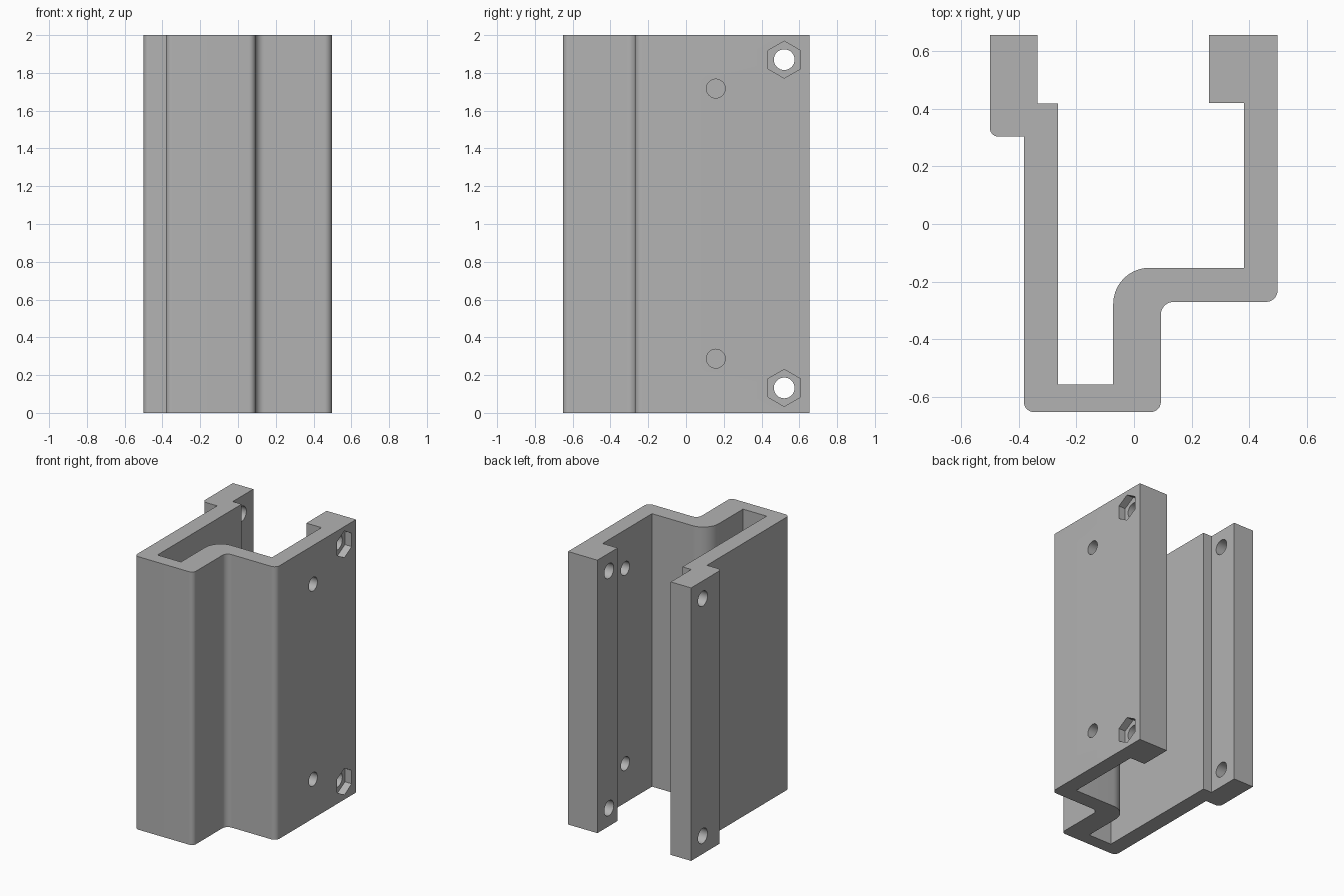
import bpy, bmesh, math
from mathutils import Vector, Matrix

cube = bpy.data.objects.get("Cube")
if cube:
    bpy.data.objects.remove(cube, do_unlink=True)

HEIGHT = 2.0

grey = bpy.data.materials.new("plain grey")
grey.use_nodes = True
COLOUR = (0.45, 0.45, 0.45, 1)
grey.diffuse_color = COLOUR
grey.node_tree.nodes["Principled BSDF"].inputs["Base Color"].default_value = COLOUR


def rounded(profile, steps=10):
    """Replace each corner (x, y, radius) that has a radius with an arc."""
    points = []
    for i, (x, y, r) in enumerate(profile):
        corner = Vector((x, y))
        if not r:
            points.append(corner)
            continue
        before = (Vector(profile[i - 1][:2]) - corner).normalized()
        after = (Vector(profile[(i + 1) % len(profile)][:2]) - corner).normalized()
        centre = corner + (before + after) * r
        for s in range(steps + 1):
            a = s / steps * math.pi / 2
            points.append(centre - after * r * math.cos(a) - before * r * math.sin(a))
    return points


def add_object(name, bm):
    bmesh.ops.recalc_face_normals(bm, faces=bm.faces)
    mesh = bpy.data.meshes.new(name)
    bm.to_mesh(mesh)
    bm.free()
    mesh.materials.append(grey)
    obj = bpy.data.objects.new(name, mesh)
    bpy.context.collection.objects.link(obj)
    return obj


# Bracket: one channel section extruded to full height
section = [
    (-0.50, 0.655, 0), (-0.50, 0.303, 0.03), (-0.382, 0.303, 0),
    (-0.382, -0.652, 0.035), (0.093, -0.652, 0.035), (0.093, -0.27, 0.045),
    (0.498, -0.27, 0.04), (0.498, 0.655, 0), (0.26, 0.655, 0), (0.26, 0.42, 0),
    (0.382, 0.42, 0), (0.382, -0.152, 0), (-0.072, -0.152, 0.125),
    (-0.072, -0.557, 0), (-0.263, -0.557, 0), (-0.263, 0.417, 0), (-0.335, 0.417, 0),
    (-0.335, 0.655, 0),
]
bm = bmesh.new()
face = bm.faces.new([bm.verts.new((p.x, p.y, 0)) for p in rounded(section)])
extruded = bmesh.ops.extrude_face_region(bm, geom=[face])["geom"]
bmesh.ops.translate(bm, vec=(0, 0, HEIGHT),
                    verts=[v for v in extruded if isinstance(v, bmesh.types.BMVert)])
bracket = add_object("channel_bracket", bm)


def drill(name, sides, radius, x_from, x_to, y, z):
    """Cut a prism-shaped hole running along x."""
    bm = bmesh.new()
    turn = Matrix.Rotation(math.pi / 2, 4, "Y")
    place = Matrix.Translation(((x_from + x_to) / 2, y, z)) @ turn
    # Turn the hexagon so that a point faces up
    spin = Matrix.Rotation(math.pi / 2 if sides == 6 else 0, 4, "Z")
    bmesh.ops.create_cone(bm, cap_ends=True, segments=sides, radius1=radius,
                          radius2=radius, depth=x_to - x_from, matrix=place @ spin)
    # Keep a hexagon corner on the vertical axis whatever the starting angle
    if sides == 6 and max(v.co.z for v in bm.verts) - z < radius * 0.95:
        bmesh.ops.rotate(bm, verts=bm.verts, cent=(0, y, z),
                         matrix=Matrix.Rotation(math.pi / 6, 3, "X"))
    cutter = add_object(name, bm)
    cutter.hide_render = True
    cut = bracket.modifiers.new(name, "BOOLEAN")
    cut.operation = "DIFFERENCE"
    cut.solver = "EXACT"
    cut.object = cutter
    bpy.context.view_layer.objects.active = bracket
    bpy.ops.object.modifier_apply(modifier=cut.name)
    bpy.data.objects.remove(cutter, do_unlink=True)


# Bolt holes through both flanges, with nut pockets on the left side
for z in (0.132, 1.87):
    drill("bolt_hole", 32, 0.055, -0.7, 0.7, 0.52, z)
    drill("nut_pocket", 6, 0.098, 0.443, 0.6, 0.52, z)

# Small mounting holes through the left wall only
for z in (0.287, 1.717):
    drill("mounting_hole", 32, 0.05, 0.3, 0.6, 0.158, z)

# Smooth the rounded corners and holes, keep edges sharp
bpy.ops.object.select_all(action="DESELECT")
bracket.select_set(True)
bpy.context.view_layer.objects.active = bracket
bpy.ops.object.shade_smooth_by_angle(angle=math.radians(30))
